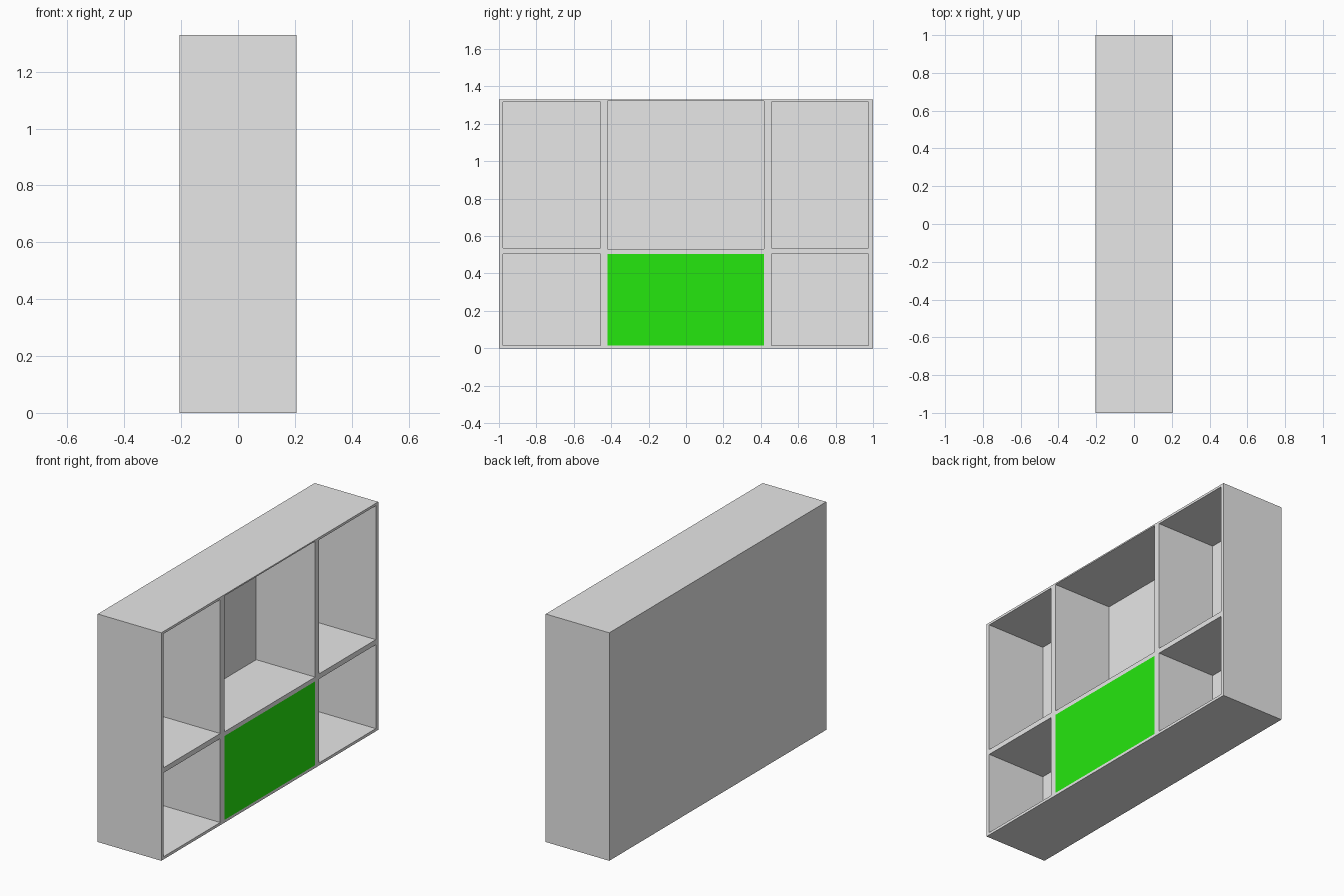
import bpy
import bmesh

cube = bpy.data.objects.get("Cube")
if cube:
    bpy.data.objects.remove(cube, do_unlink=True)


def make_material(name, colour):
    mat = bpy.data.materials.new(name)
    mat.use_nodes = True
    mat.diffuse_color = colour
    mat.node_tree.nodes["Principled BSDF"].inputs["Base Color"].default_value = colour
    return mat


def box(name, mat, xs, ys, zs):
    """Add a box spanning the given ranges."""
    bm = bmesh.new()
    bmesh.ops.create_cube(bm, size=1)
    for v in bm.verts:
        for axis, (lo, hi) in enumerate((xs, ys, zs)):
            v.co[axis] = hi if v.co[axis] > 0 else lo
    mesh = bpy.data.meshes.new(name)
    bm.to_mesh(mesh)
    bm.free()
    mesh.materials.append(mat)
    obj = bpy.data.objects.new(name, mesh)
    bpy.context.collection.objects.link(obj)
    return obj


grey = make_material("light_grey", (0.8, 0.8, 0.8, 1))
green = make_material("bright_green", (0.02, 0.88, 0.005, 1))

DEPTH, HEIGHT = 0.205, 1.33
BACK = -0.175

# Solid carcass; the compartments are cut from its open +x side
cabinet = box("cabinet", grey, (-DEPTH, DEPTH), (-1, 1), (0, HEIGHT))

# Compartments: three columns by two rows
columns = {"right": (-0.978, -0.457), "middle": (-0.419, 0.418), "left": (0.456, 0.977)}
lower = (0.016, 0.505)
upper = {"right": (0.535, 1.316), "middle": (0.53, 1.322), "left": (0.535, 1.316)}

for side, span in columns.items():
    for row, zs in (("lower", lower), ("upper", upper[side])):
        cutter = box(f"{side}_{row}_cutter", grey, (BACK, DEPTH + 0.1), span, zs)
        cutter.hide_render = True
        cutter.hide_set(True)
        cutter.display_type = 'WIRE'
        cut = cabinet.modifiers.new(f"{side}_{row}_compartment", 'BOOLEAN')
        cut.operation = 'DIFFERENCE'
        cut.solver = 'EXACT'
        cut.object = cutter

# Bake the cuts, then drop the cutters
bpy.context.view_layer.update()
evaluated = cabinet.evaluated_get(bpy.context.evaluated_depsgraph_get())
result = bpy.data.meshes.new_from_object(evaluated)
cabinet.modifiers.clear()
cabinet.data = result
for obj in [o for o in bpy.data.objects if o.name.endswith("_cutter")]:
    bpy.data.objects.remove(obj, do_unlink=True)

# Flush door over the lower middle compartment
box("door", green, (DEPTH - 0.02, DEPTH), columns["middle"], lower)
